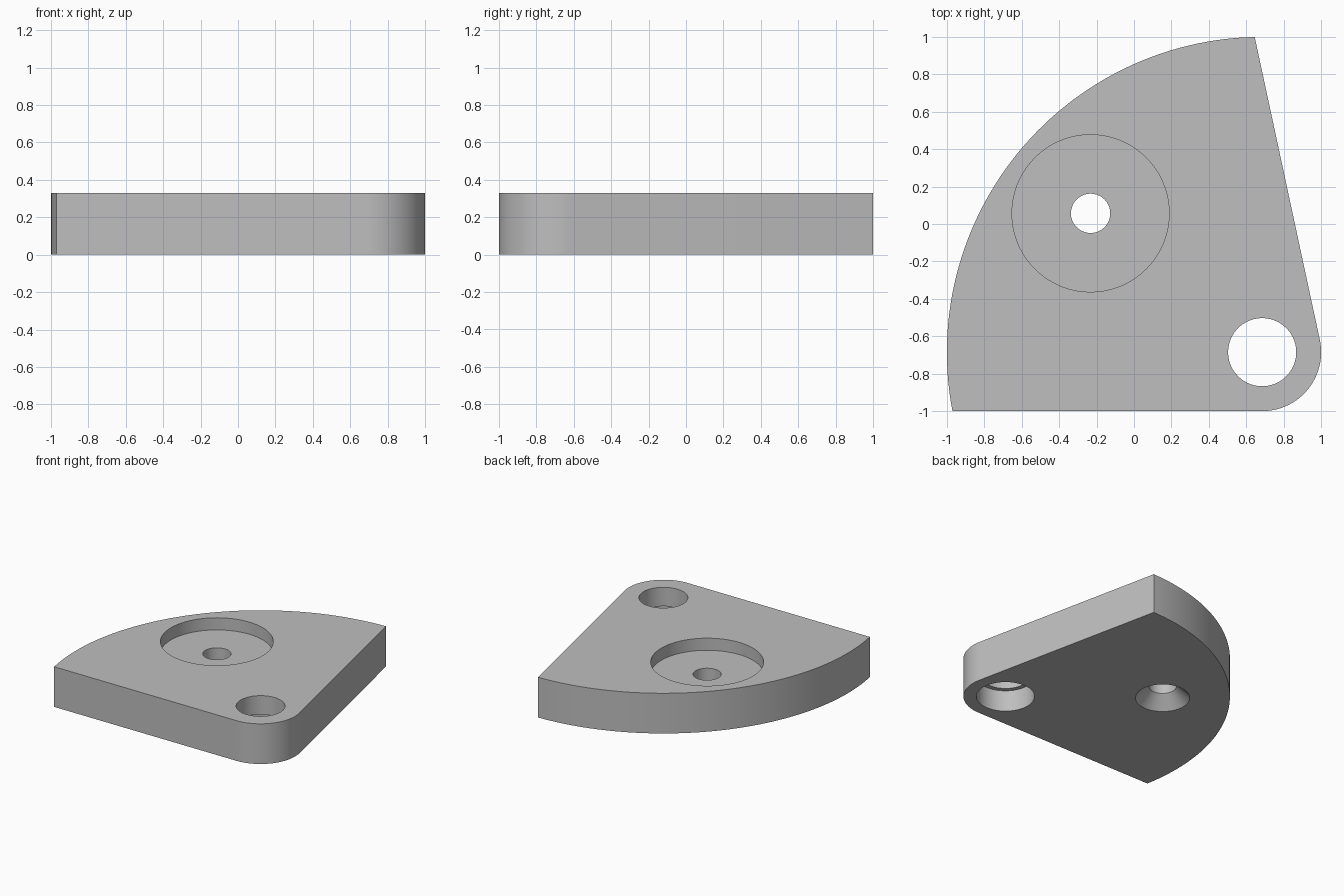
import bpy, bmesh, math

if "Cube" in bpy.data.objects:
    bpy.data.objects.remove(bpy.data.objects["Cube"])

HEIGHT = 0.33
PIVOT = (0.685, -0.685)      # shared centre of the rounded corner and the big arc
CORNER_R, ARC_R = 0.315, 1.685
POCKET = (-0.232, 0.057)

grey = bpy.data.materials.new("plain_grey")
grey.diffuse_color = (0.52, 0.52, 0.52, 1)
grey.use_nodes = True
grey.node_tree.nodes["Principled BSDF"].inputs["Base Color"].default_value = grey.diffuse_color


def arc(radius, start, end, steps):
    pts = []
    for i in range(steps + 1):
        a = math.radians(start + (end - start) * i / steps)
        pts.append((PIVOT[0] + radius * math.cos(a), PIVOT[1] + radius * math.sin(a)))
    return pts


def make_object(name, bm):
    bmesh.ops.recalc_face_normals(bm, faces=bm.faces)
    mesh = bpy.data.meshes.new(name)
    bm.to_mesh(mesh)
    bm.free()
    mesh.materials.append(grey)
    obj = bpy.data.objects.new(name, mesh)
    bpy.context.collection.objects.link(obj)
    return obj


def turned_cutter(name, centre, profile, sides=72):
    """Closed turned solid from (radius, height) pairs."""
    bm = bmesh.new()
    rings = []
    for r, z in profile:
        rings.append([bm.verts.new((centre[0] + r * math.cos(2 * math.pi * i / sides),
                                    centre[1] + r * math.sin(2 * math.pi * i / sides), z))
                      for i in range(sides)])
    for low, high in zip(rings, rings[1:]):
        for i in range(sides):
            j = (i + 1) % sides
            bm.faces.new((low[i], low[j], high[j], high[i]))
    bm.faces.new(rings[0])
    bm.faces.new(rings[-1])
    obj = make_object(name, bm)
    obj.hide_render = True
    return obj


# Fan-shaped plate: rounded pivot corner, straight sides, large arc
tip = 91.36
tangent = tip - math.degrees(math.acos(CORNER_R / ARC_R))
arc_end = 180 + math.degrees(math.asin(CORNER_R / ARC_R))
outline = arc(CORNER_R, -90, tangent, 28) + arc(ARC_R, tip, arc_end, 56)
bm = bmesh.new()
base = bm.faces.new([bm.verts.new((x, y, 0)) for x, y in outline])
top = bmesh.ops.extrude_face_region(bm, geom=[base])
bmesh.ops.translate(bm, vec=(0, 0, HEIGHT),
                    verts=[v for v in top["geom"] if isinstance(v, bmesh.types.BMVert)])
plate = make_object("fan_plate", bm)

# Round pocket with a through hole, countersunk below
pocket = turned_cutter("pocket_cutter", POCKET,
                       [(0.253, -0.05), (0.105, 0.10), (0.105, 0.23), (0.42, 0.23), (0.42, 0.45)])
# Pivot hole, wider in its lower half
pivot = turned_cutter("pivot_cutter", PIVOT,
                      [(0.218, -0.1), (0.218, 0.175), (0.182, 0.175), (0.182, 0.45)])

bpy.context.view_layer.objects.active = plate
plate.select_set(True)
for cutter in (pocket, pivot):
    mod = plate.modifiers.new(cutter.name, 'BOOLEAN')
    mod.operation = 'DIFFERENCE'
    mod.solver = 'EXACT'
    mod.object = cutter
    bpy.ops.object.modifier_apply(modifier=mod.name)
for cutter in (pocket, pivot):
    bpy.data.objects.remove(cutter)

bpy.ops.object.shade_smooth_by_angle(angle=math.radians(30))
